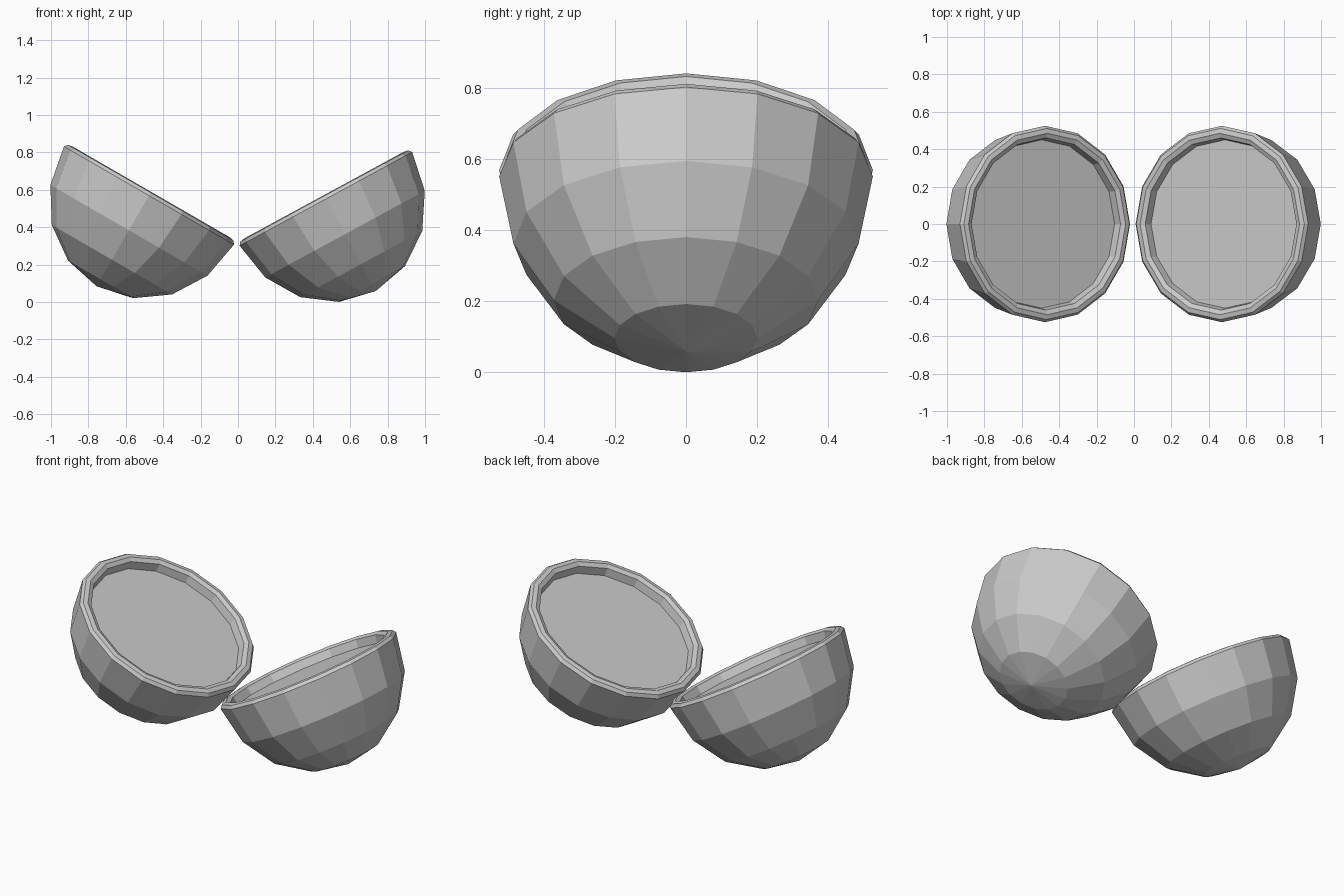
import bpy, bmesh
from math import radians, sin, cos, tau
from mathutils import Matrix

cube = bpy.data.objects.get("Cube")
if cube:
    bpy.data.objects.remove(cube, do_unlink=True)

SIDES = 16
RADIUS, DEPTH = 0.525, 0.56

grey = bpy.data.materials.new("plain_grey")
grey.use_nodes = True
colour = (0.6, 0.6, 0.6, 1)
grey.diffuse_color = colour
grey.node_tree.nodes["Principled BSDF"].inputs["Base Color"].default_value = colour


def half_shell(name, centre, tilt):
    """Faceted half shell with a bevelled lip and a shallow recessed floor."""
    # Outer profile from near the pole up to the widest ring
    profile = [(RADIUS * cos(radians(a)), -DEPTH * sin(radians(a)))
               for a in (67.5, 45, 22.5, 0)]
    # Lip, then inner wall down to the floor
    profile += [(0.511, 0.018), (0.485, 0.023), (0.46, 0.012), (0.45, -0.035)]

    bm = bmesh.new()
    rings = [[bm.verts.new((r * cos(tau * i / SIDES), r * sin(tau * i / SIDES), z))
              for i in range(SIDES)] for r, z in profile]
    pole = bm.verts.new((0, 0, -DEPTH))
    for i in range(SIDES):
        j = (i + 1) % SIDES
        bm.faces.new((pole, rings[0][j], rings[0][i]))
        for low, high in zip(rings, rings[1:]):
            bm.faces.new((low[i], low[j], high[j], high[i]))
    bm.faces.new(rings[-1])  # recessed floor
    bmesh.ops.recalc_face_normals(bm, faces=bm.faces)

    mesh = bpy.data.meshes.new(name)
    bm.to_mesh(mesh)
    bm.free()
    mesh.materials.append(grey)
    obj = bpy.data.objects.new(name, mesh)
    obj.matrix_world = Matrix.Translation(centre) @ Matrix.Rotation(radians(tilt), 4, "Y")
    bpy.context.collection.objects.link(obj)


# Two open halves leaning towards each other
half_shell("left_half_shell", (0.47, 0, 0.551), -28.5)
half_shell("right_half_shell", (-0.476, 0, 0.569), 30)
